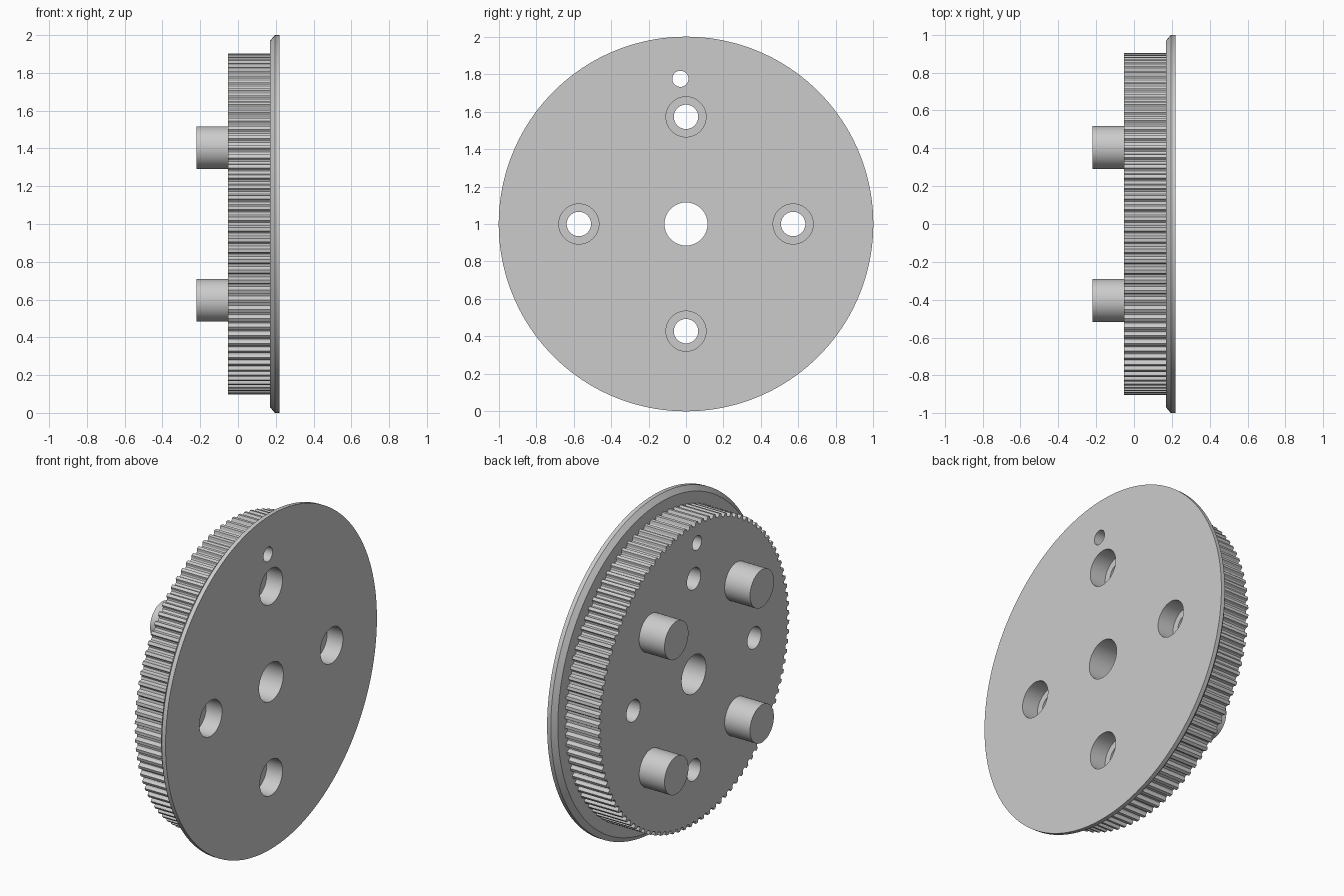
import bpy, bmesh
from math import cos, sin, pi, radians

cube = bpy.data.objects.get("Cube")
if cube:
    bpy.data.objects.remove(cube, do_unlink=True)

grey = bpy.data.materials.new("plain grey")
grey.use_nodes = True
grey.diffuse_color = (0.6, 0.6, 0.6, 1)
grey.node_tree.nodes["Principled BSDF"].inputs["Base Color"].default_value = (0.6, 0.6, 0.6, 1)

AXIS_Z = 1.0          # height of the wheel axis
BOLT_CIRCLE = 0.572   # radius shared by bolt holes and pegs
PEG_END, WHEEL_BACK, WHEEL_FRONT, FACE = -0.22, -0.052, 0.17, 0.22
TEETH = 100


def loft(name, rings, y=0.0, z=0.0):
    """Solid along x from rings of (x, [(angle, radius), ...])."""
    bm = bmesh.new()
    loops = [[bm.verts.new((x, y + r * cos(a), AXIS_Z + z + r * sin(a)))
              for a, r in outline] for x, outline in rings]
    n = len(loops[0])
    for low, high in zip(loops, loops[1:]):
        for i in range(n):
            j = (i + 1) % n
            bm.faces.new((low[i], low[j], high[j], high[i]))
    bm.faces.new(loops[0])
    bm.faces.new(loops[-1])
    bmesh.ops.recalc_face_normals(bm, faces=bm.faces)
    mesh = bpy.data.meshes.new(name)
    bm.to_mesh(mesh)
    bm.free()
    mesh.materials.append(grey)
    obj = bpy.data.objects.new(name, mesh)
    bpy.context.collection.objects.link(obj)
    return obj


def circle(radius, n=64):
    return [(2 * pi * i / n, radius) for i in range(n)]


def cylinder(name, radius, x0, x1, y=0.0, z=0.0):
    return loft(name, [(x0, circle(radius)), (x1, circle(radius))], y, z)


def finish(obj):
    bpy.ops.object.select_all(action="DESELECT")
    obj.select_set(True)
    bpy.context.view_layer.objects.active = obj
    bpy.ops.object.shade_smooth_by_angle(angle=radians(30))


# Flange disc with a chamfered rim
flange = loft("flange", [(WHEEL_FRONT, circle(0.97, 160)),
                         (0.195, circle(1.0, 160)),
                         (FACE, circle(1.0, 160))])

# Toothed wheel: each pitch is a rounded groove followed by a land
groove = [(-0.34, 0.903), (-0.29, 0.897), (-0.24, 0.887), (-0.13, 0.882),
          (0.13, 0.882), (0.24, 0.887), (0.29, 0.897), (0.34, 0.903)]
teeth = [(2 * pi * (i + f) / TEETH, r) for i in range(TEETH) for f, r in groove]
wheel = loft("toothed_wheel", [(WHEEL_BACK, teeth), (WHEEL_FRONT, teeth)])

# Cutters: axle hole, locating hole, four counterbored bolt holes
cutters = [cylinder("axle_cutter", 0.115, -1, 1),
           cylinder("locating_cutter", 0.043, -1, 1, -0.03, 0.775)]
for k in range(4):
    y, z = BOLT_CIRCLE * cos(k * pi / 2), BOLT_CIRCLE * sin(k * pi / 2)
    cutters.append(cylinder("bolt_cutter", 0.065, -1, 1, y, z))
    cutters.append(cylinder("counterbore_cutter", 0.107, 0.115, 1, y, z))

for part in (flange, wheel):
    for cutter in cutters:
        cutter.hide_render = True
        mod = part.modifiers.new("hole", "BOOLEAN")
        mod.operation = "DIFFERENCE"
        mod.solver = "EXACT"
        mod.object = cutter
    graph = bpy.context.evaluated_depsgraph_get()
    cut_mesh = bpy.data.meshes.new_from_object(part.evaluated_get(graph))
    part.modifiers.clear()
    part.data = cut_mesh
    finish(part)
for cutter in cutters:
    bpy.data.objects.remove(cutter, do_unlink=True)

# Four drive pegs between the bolt holes
for k in range(4):
    a = pi / 4 + k * pi / 2
    finish(cylinder("drive_peg", 0.113, PEG_END, WHEEL_BACK + 0.01,
                    BOLT_CIRCLE * cos(a), BOLT_CIRCLE * sin(a)))
